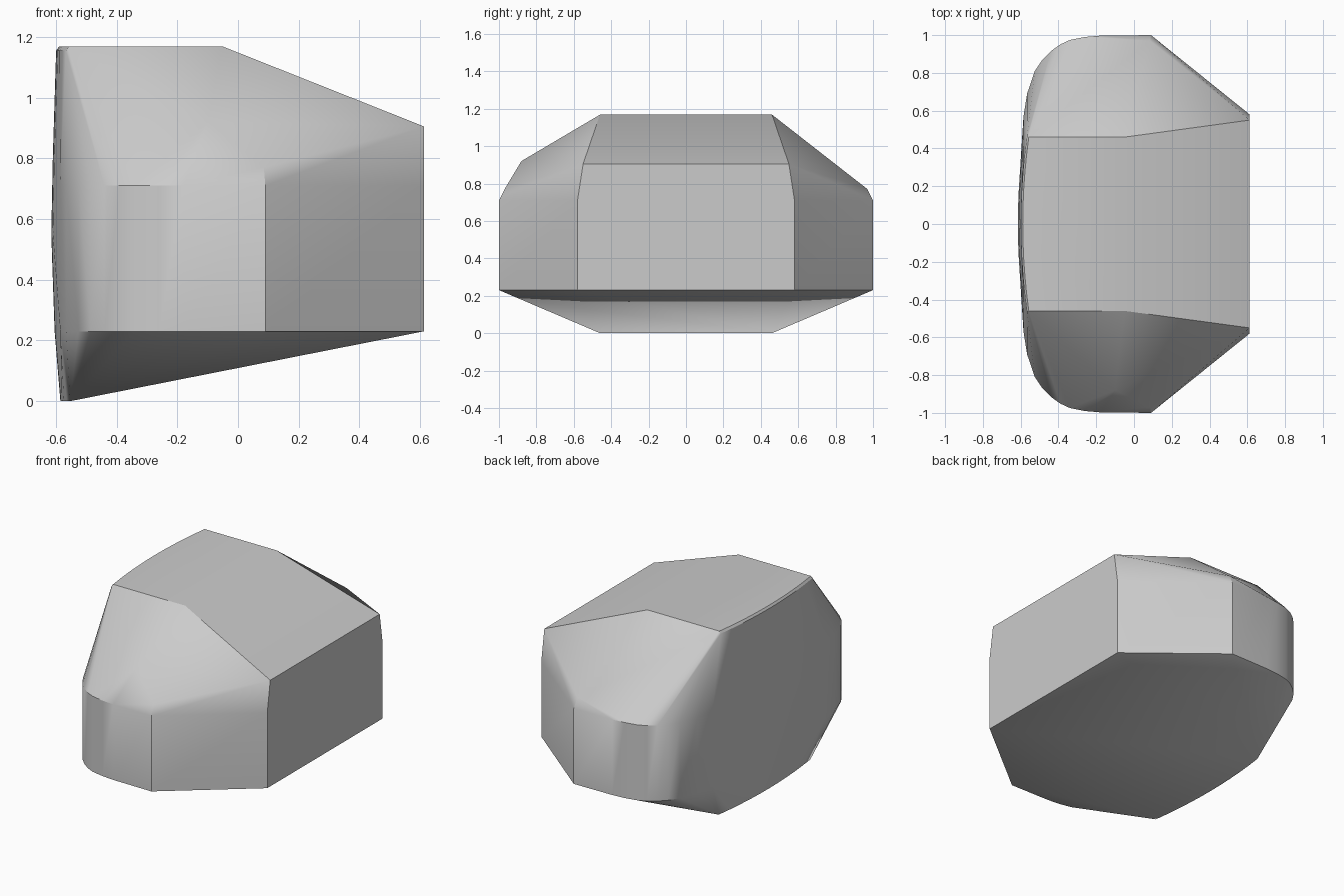
import bpy, bmesh, math

cube = bpy.data.objects.get("Cube")
if cube:
    bpy.data.objects.remove(cube, do_unlink=True)

# Single matte grey
grey = bpy.data.materials.new("stone_grey")
grey.use_nodes = True
colour = (0.6, 0.6, 0.6, 1)
grey.diffuse_color = colour
grey.node_tree.nodes["Principled BSDF"].inputs["Base Color"].default_value = colour


def bow(y):
    """x of the gently bowed left-hand wall at a given depth."""
    return -0.615 + 0.06 * (abs(y) / 0.63) ** 2


points = []


def both(x, y, z):
    points.extend([(x, y, z), (x, -y, z)])


# Vertical girdle: rounded corners on one side, chamfered on the other
corner = [(-0.585, 0.57), (-0.566, 0.69), (-0.525, 0.81), (-0.485, 0.87),
          (-0.44, 0.915), (-0.39, 0.951), (-0.34, 0.974), (-0.26, 0.99),
          (-0.18, 0.997), (0.09, 1.0), (0.612, 0.58)]
for z in (0.23, 0.71):
    for x, y in corner:
        both(x, y, z)

# Bowed wall between the rounded corners, and the bowed top and bottom rims
for i in range(6):
    y = 0.46 * i / 5
    for z, inset in ((0, 0.03), (0.23, 0.011), (0.55, 0),
                     (0.8, 0.005), (1.155, 0.016), (1.168, 0.026)):
        both(bow(y) + inset, y, z)

# Crown: flat ridge, sloping roof and shoulder corners
both(-0.05, 0.46, 1.168)
both(0.612, 0.55, 0.905)
both(0.085, 0.97, 0.77)
points.append((-0.1, -0.88, 0.92))

# Skin the outline as one faceted solid
bm = bmesh.new()
for p in points:
    bm.verts.new(p)
bmesh.ops.remove_doubles(bm, verts=bm.verts, dist=0.0005)
hull = bmesh.ops.convex_hull(bm, input=bm.verts)
loose = {v for v in hull["geom_interior"] + hull["geom_unused"]
         if isinstance(v, bmesh.types.BMVert)}
bmesh.ops.delete(bm, geom=list(loose), context='VERTS')
bmesh.ops.dissolve_limit(bm, angle_limit=math.radians(0.5),
                         verts=bm.verts, edges=bm.edges)
bmesh.ops.recalc_face_normals(bm, faces=bm.faces)
mesh = bpy.data.meshes.new("faceted_body")
bm.to_mesh(mesh)
bm.free()
mesh.materials.append(grey)
body = bpy.data.objects.new("faceted_body", mesh)
bpy.context.collection.objects.link(body)

# Smooth the curved areas, keep the hard edges
bpy.ops.object.select_all(action='DESELECT')
body.select_set(True)
bpy.context.view_layer.objects.active = body
bpy.ops.object.shade_smooth_by_angle(angle=math.radians(30))
